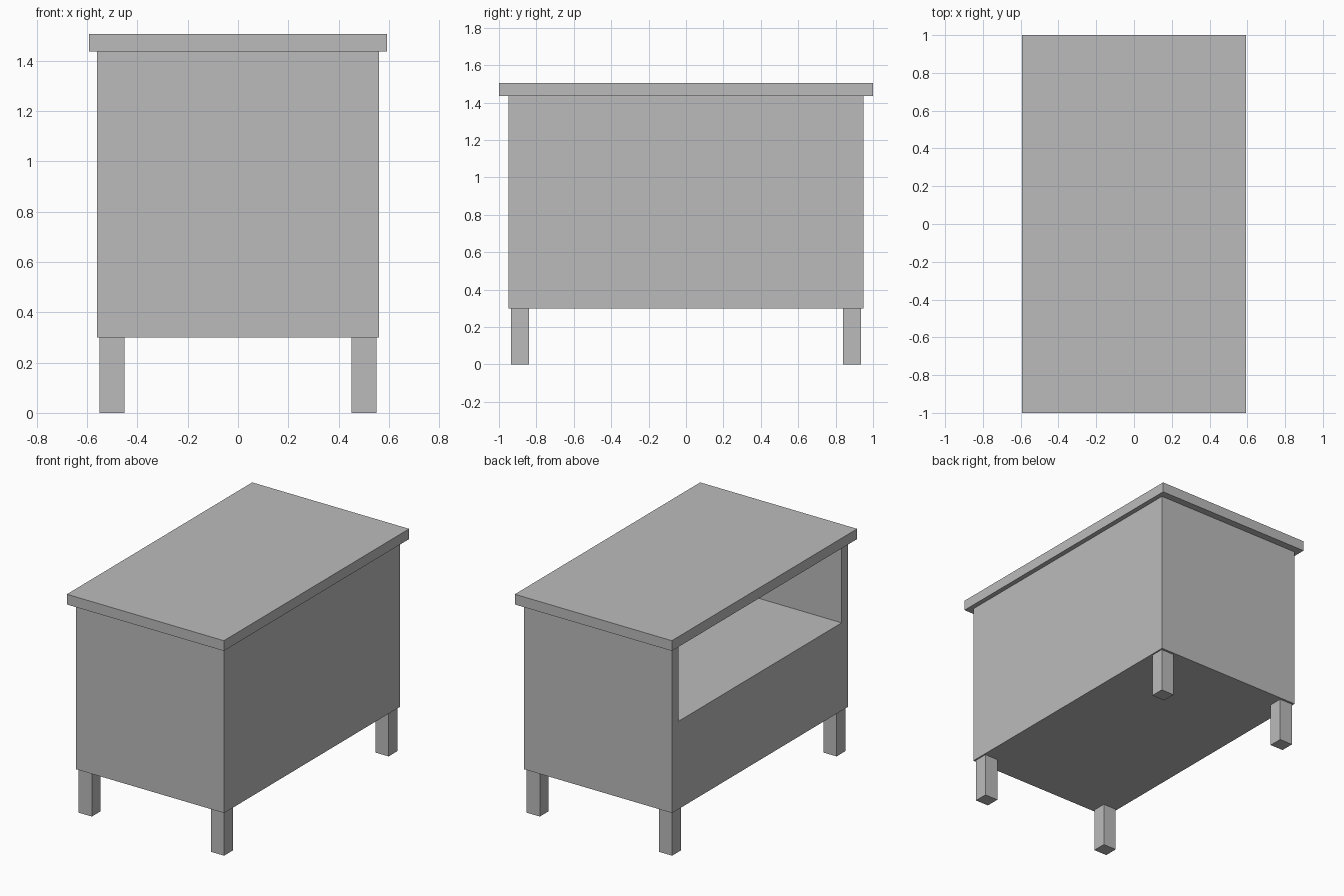
import bpy

if "Cube" in bpy.data.objects:
    bpy.data.objects.remove(bpy.data.objects["Cube"], do_unlink=True)

GREY = (0.5, 0.5, 0.5, 1.0)
grey = bpy.data.materials.new("plain_grey")
grey.use_nodes = True
grey.diffuse_color = GREY
grey.node_tree.nodes["Principled BSDF"].inputs["Base Color"].default_value = GREY


def box(name, x, y, z):
    """Box between the (low, high) limits on each axis."""
    bpy.ops.mesh.primitive_cube_add(size=1, location=[sum(r) / 2 for r in (x, y, z)])
    ob = bpy.context.object
    ob.name = ob.data.name = name
    ob.scale = [r[1] - r[0] for r in (x, y, z)]
    bpy.ops.object.transform_apply(location=False, rotation=False, scale=True)
    ob.data.materials.append(grey)
    return ob


HX, HY = 0.56, 0.95            # cabinet half sizes
FLOOR, SHELF, RIM, TOP = 0.3, 0.9, 1.435, 1.505
WALL = 0.07

# Closed lower cabinet, its top is the shelf of the open compartment
box("lower_cabinet", (-HX, HX), (-HY, HY), (FLOOR, SHELF))

# Upper compartment walls, left open on the -x side
box("front_wall", (-HX, HX), (-HY, -HY + WALL), (SHELF, RIM))
box("back_wall", (-HX, HX), (HY - WALL, HY), (SHELF, RIM))
box("left_wall", (HX - WALL, HX), (-HY + WALL, HY - WALL), (SHELF, RIM))

# Overhanging top
box("top_board", (-0.593, 0.593), (-1, 1), (RIM, TOP))

# Square legs
for sx, side in ((-1, "right"), (1, "left")):
    for sy, end in ((-1, "front"), (1, "back")):
        box(f"{end}_{side}_leg", sorted((sx * 0.45, sx * 0.55)),
            sorted((sy * 0.84, sy * 0.935)), (0, FLOOR))
